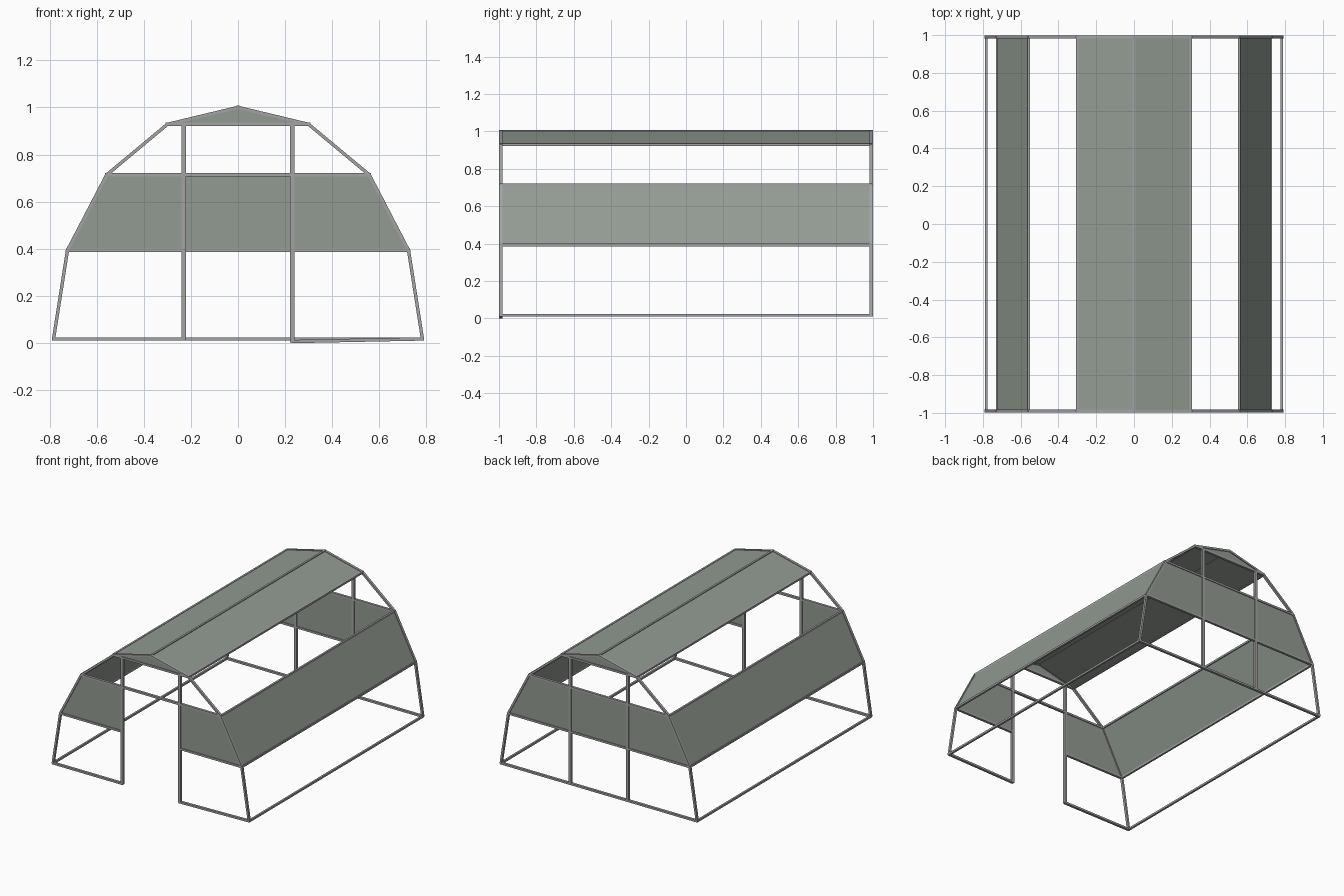
import bpy, bmesh
from mathutils import Vector

if "Cube" in bpy.data.objects:
    bpy.data.objects.remove(bpy.data.objects["Cube"])

def material(name, col):
    m = bpy.data.materials.new(name)
    m.diffuse_color = (*col, 1)
    m.use_nodes = True
    m.node_tree.nodes["Principled BSDF"].inputs["Base Color"].default_value = m.diffuse_color
    return m

FRAME = material("frame_grey", (0.36, 0.37, 0.36))
PANEL = material("panel_grey_green", (0.29, 0.325, 0.29))

# Half profile of the arched end, ground to ridge (x, z)
HALF = [(0.783, 0.017), (0.724, 0.393), (0.557, 0.714), (0.300, 0.928), (0, 1.0)]
END, DOOR = 0.99, 0.23

def make_object(name, bm, mat):
    bmesh.ops.recalc_face_normals(bm, faces=bm.faces)
    me = bpy.data.meshes.new(name)
    bm.to_mesh(me)
    bm.free()
    me.materials.append(mat)
    ob = bpy.data.objects.new(name, me)
    bpy.context.collection.objects.link(ob)
    return ob

def bar(bm, a, b, w=0.018, h=0.014):
    """Add a square bar from a to b; w lies along y (or x for long rails)."""
    a, b = Vector(a), Vector(b)
    d = (b - a).normalized()
    ref = Vector((0, 1, 0)) if abs(d.y) < 0.9 else Vector((1, 0, 0))
    u = ref * w / 2
    v = d.cross(ref).normalized() * h / 2
    rings = [[bm.verts.new(p + u * s + v * t)
              for s, t in ((-1, -1), (1, -1), (1, 1), (-1, 1))]
             for p in (a - d * 0.004, b + d * 0.004)]
    for i in range(4):
        j = (i + 1) % 4
        bm.faces.new((rings[0][i], rings[0][j], rings[1][j], rings[1][i]))
    bm.faces.new(rings[0][::-1])
    bm.faces.new(rings[1])

def frame(name, segments, **size):
    bm = bmesh.new()
    for a, b in segments:
        bar(bm, a, b, **size)
    return make_object(name, bm, FRAME)

def panel(name, pts):
    """Thin flat sheet."""
    bm = bmesh.new()
    bm.faces.new([bm.verts.new(p) for p in pts])
    ob = make_object(name, bm, PANEL)
    sol = ob.modifiers.new("thickness", 'SOLIDIFY')
    sol.thickness = 0.006
    sol.offset = 0
    return ob

# Arched hoops and door posts at both ends
for label, y in (("front", -END), ("back", END)):
    frame(label + "_hoop", [((s * a[0], y, a[1]), (s * b[0], y, b[1]))
                            for s in (-1, 1) for a, b in zip(HALF, HALF[1:])])
    for side, s in (("left", -1), ("right", 1)):
        foot = 0.006 if (s > 0 and y < 0) else 0.017
        frame(f"{label}_{side}_post", [((s * DOOR, y, foot), (s * DOOR, y, 0.928))],
              h=0.02)
    # cross bars above door height
    frame(label + "_cross_bars", [((-x, y, z), (x, y, z)) for x, z in HALF[2:4]])

# Lower bars: whole at the back, broken by the doorway at the front
frame("back_lower_bars", [((-x, END, z), (x, END, z)) for x, z in HALF[:2]])
frame("front_lower_bars", [((s * x, -END, z), (s * DOOR, -END, z if i or s < 0 else 0.006))
                           for i, (x, z) in enumerate(HALF[:2]) for s in (-1, 1)])

# Long rails running front to back
for i, rail in enumerate(("ground", "lower", "middle", "eave")):
    x, z = HALF[i]
    frame(rail + "_rails", [((s * x, -END, z), (s * x, END, z)) for s in (-1, 1)], w=0.014)
frame("ridge_rail", [((0, -END, 1.0), (0, END, 1.0))], w=0.014)

# Covered bands along the sides and the roof
for side, s in (("left", -1), ("right", 1)):
    for part, i in (("wall_panel", 1), ("roof_panel", 3)):
        (x0, z0), (x1, z1) = HALF[i], HALF[i + 1]
        panel(f"{side}_{part}", [(s * x0, -END, z0), (s * x0, END, z0),
                                 (s * x1, END, z1), (s * x1, -END, z1)])

# End panels: full width at the back, either side of the doorway at the front
(x0, z0), (x1, z1) = HALF[1], HALF[2]
panel("back_panel", [(-x0, END, z0), (x0, END, z0), (x1, END, z1), (-x1, END, z1)])
for side, s in (("left", -1), ("right", 1)):
    panel(f"front_{side}_panel", [(s * DOOR, -END, z0), (s * x0, -END, z0),
                                  (s * x1, -END, z1), (s * DOOR, -END, z1)])

# Gable triangles
xe, ze = HALF[3]
for label, y in (("front", -END), ("back", END)):
    panel(label + "_gable", [(-xe, y, ze), (xe, y, ze), (0, y, 1.0)])
